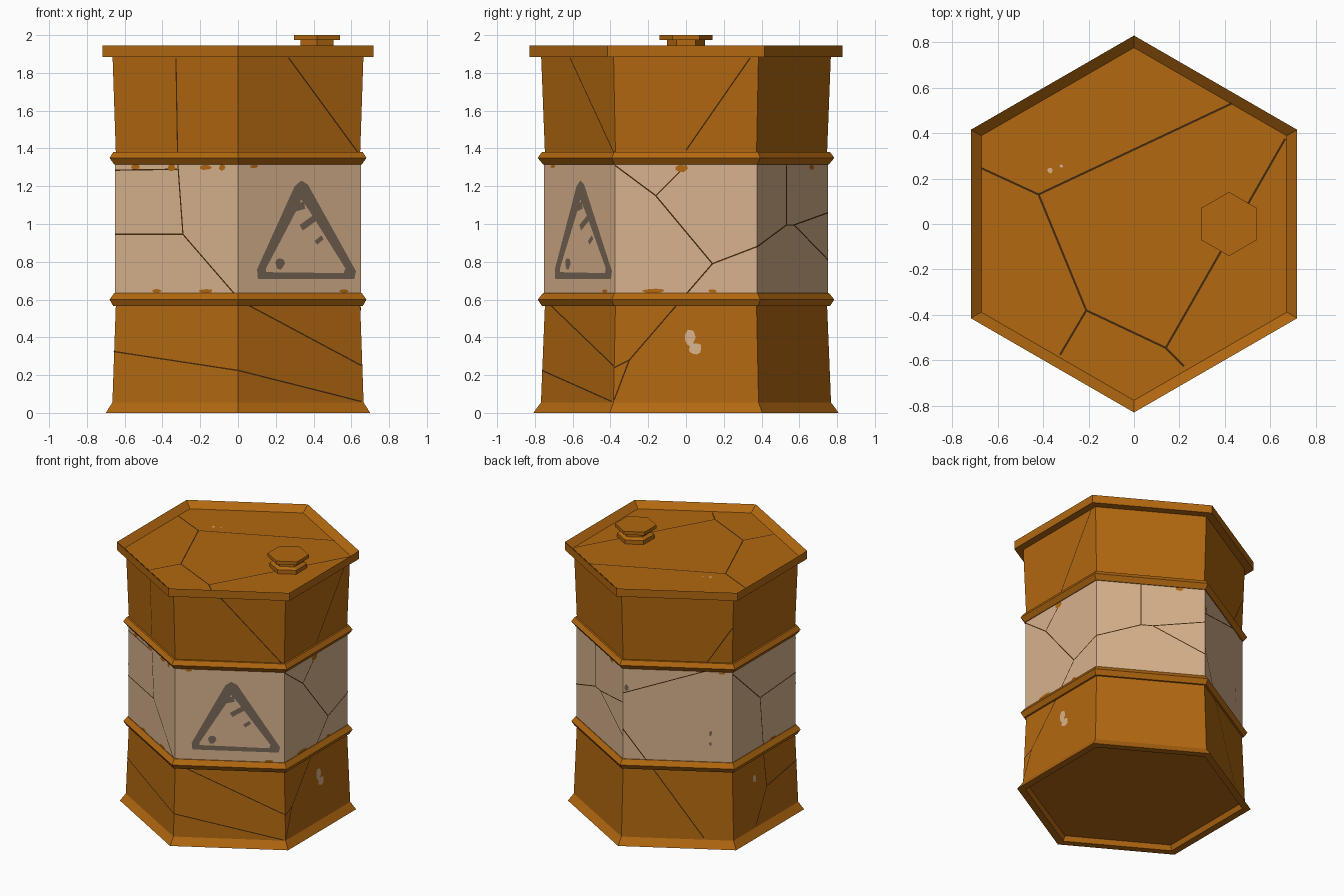
import bpy, bmesh, math, random
from mathutils import Vector

rng = random.Random(4)
C30 = math.cos(math.radians(30))


def material(name, rgb):
    m = bpy.data.materials.new(name)
    lin = [((c / 255 + 0.055) / 1.055) ** 2.4 for c in rgb]
    m.diffuse_color = (*lin, 1)
    return m


ORANGE = material("rusty orange", (178, 104, 16))
CREAM = material("faded cream", (216, 178, 141))
GREY = material("sign grey", (120, 103, 86))
DARK = material("crack brown", (66, 40, 12))


def finish(name, bm, mats):
    me = bpy.data.meshes.new(name)
    bm.to_mesh(me)
    bm.free()
    for m in mats:
        me.materials.append(m)
    ob = bpy.data.objects.new(name, me)
    bpy.context.collection.objects.link(ob)
    return ob


def hex_lathe(name, profile, mats, cx=0, cream_between=None):
    """Six-sided solid from (flat radius, z) points, bottom to top."""
    bm = bmesh.new()
    rings = []
    for a, z in profile:
        rings.append([bm.verts.new((cx + a / C30 * math.cos(math.radians(30 + 60 * i)),
                                    a / C30 * math.sin(math.radians(30 + 60 * i)), z))
                      for i in range(6)])
    for lo, hi in zip(rings, rings[1:]):
        for i in range(6):
            j = (i + 1) % 6
            f = bm.faces.new((lo[i], lo[j], hi[j], hi[i]))
            zc = f.calc_center_median().z
            if cream_between and cream_between[0] < zc < cream_between[1]:
                f.material_index = 1
    bm.faces.new(rings[0][::-1])
    bm.faces.new(rings[-1])
    return finish(name, bm, mats)


# Barrel: recessed base, flared foot, two hoops, cream band, lip and dished lid
hex_lathe("barrel_body", [
    (0.635, 0.035), (0.65, 0.0), (0.70, 0.0), (0.665, 0.055), (0.647, 0.565),
    (0.66, 0.565), (0.68, 0.60), (0.655, 0.635), (0.65, 0.635),
    (0.65, 1.315), (0.655, 1.315), (0.68, 1.35), (0.66, 1.382), (0.647, 1.382),
    (0.664, 1.885), (0.718, 1.885), (0.718, 1.945), (0.672, 1.90),
], [ORANGE, CREAM], cream_between=(0.7, 1.25))

# Bung on the lid
hex_lathe("lid_bung", [(0.11, 1.895), (0.11, 1.93), (0.088, 1.945), (0.088, 1.975),
                       (0.122, 1.975), (0.122, 2.0)], [ORANGE], cx=0.418)


def wall(face, u, z, lift=0.002):
    """Point on a side wall: face = direction in degrees, u = rightwards."""
    if z < 0.6:
        a = 0.667 - 0.02 * z / 0.565
    elif z < 1.35:
        a = 0.65
    else:
        a = 0.647 + 0.017 * (z - 1.382) / 0.503
    n = Vector((math.cos(math.radians(face)), math.sin(math.radians(face)), 0))
    t = Vector((-n.y, n.x, 0))
    return n * (a + lift) + t * u + Vector((0, 0, z))


def lid(face, x, y, lift=0.002):
    return Vector((x, y, 1.90 + lift))


def strip(bm, place, face, path, width=0.007, steps=8):
    for a, b in zip(path, path[1:]):
        a, b = Vector(a), Vector(b)
        d = (b - a).normalized() * width / 2
        n = Vector((-d.y, d.x))
        for s in range(steps):
            p, q = a.lerp(b, s / steps), a.lerp(b, (s + 1) / steps)
            bm.faces.new([bm.verts.new(place(face, *c)) for c in (p - n, q - n, q + n, p + n)])


# Cracks in the side walls
wall_cracks = {
    -120: [[(0.005, 1.88), (0.005, 1.36), (0.04, 0.945), (0.375, 0.61)],
           [(-0.375, 0.945), (0.04, 0.945)], [(-0.375, 1.285), (0.005, 1.29)],
           [(-0.38, 0.325), (0.38, 0.225)]],
    -60: [[(-0.075, 1.88), (0.375, 1.36)], [(-0.375, 0.6), (0.375, 0.25)],
          [(-0.38, 0.225), (0.37, 0.06)]],
    0: [[(-0.375, 1.31), (-0.16, 1.15), (0.14, 0.79), (0.375, 0.88)],
        [(0.34, 1.88), (0, 1.39)], [(0, 1.31), (-0.16, 1.15)],
        [(0.14, 0.79), (-0.3, 0.28), (-0.38, 0.24)], [(-0.3, 0.28), (-0.38, 0.07)]],
    60: [[(-0.375, 0.88), (-0.065, 0.995), (-0.065, 1.31)],
         [(-0.065, 0.995), (0.015, 0.995), (0.375, 1.06)], [(0.015, 0.995), (0.375, 0.81)]],
    120: [[(-0.375, 1.13), (0.2, 1.32), (0.2, 1.38), (0.375, 1.65)],
          [(-0.375, 0.86), (0.18, 0.07)]],
    180: [[(-0.375, 1.3), (-0.05, 1.0), (0.02, 0.31), (0.375, 0.37)],
          [(-0.05, 1.0), (0.375, 1.03)], [(0.02, 0.31), (-0.12, 0.07)]],
}
bm = bmesh.new()
for face, paths in wall_cracks.items():
    for path in paths:
        strip(bm, wall, face, path)
finish("wall_cracks", bm, [DARK])

# Cracks in the lid
bm = bmesh.new()
for path in ([(-0.67, 0.245), (-0.42, 0.13), (0.44, 0.535)],
             [(-0.42, 0.13), (-0.21, -0.38), (-0.325, -0.575)],
             [(-0.21, -0.38), (0.14, -0.545), (0.22, -0.625)],
             [(0.14, -0.545), (0.665, 0.375)]):
    strip(bm, lid, 0, path, 0.009, 1)
finish("lid_cracks", bm, [DARK])

# Warning triangle frame with rounded corners, on the front right wall
outer = [(-0.255, 0.71), (0.335, 0.71), (0.345, 0.75), (0.05, 1.21), (0.01, 1.23), (-0.03, 1.2), (-0.26, 0.76)]
inner = [(-0.205, 0.745), (0.27, 0.74), (0.28, 0.765), (0.06, 1.07), (0.01, 1.13), (-0.02, 1.07), (-0.205, 0.765)]
bm = bmesh.new()
vo = [bm.verts.new(wall(-60, *p)) for p in outer]
vi = [bm.verts.new(wall(-60, *p)) for p in inner]
for i in range(len(vo)):
    j = (i + 1) % len(vo)
    bm.faces.new((vo[i], vo[j], vi[j], vi[i]))
# Worn remains of the sign inside the frame
strip(bm, wall, -60, [(0.09, 1.03), (0.01, 0.98)], 0.035, 1)
strip(bm, wall, -60, [(0.14, 0.93), (0.1, 0.9)], 0.025, 1)
strip(bm, wall, -60, [(-0.05, 1.08), (0.03, 1.1)], 0.04, 1)
finish("warning_triangle", bm, [GREY])


def blobs(name, mat, items, place=wall):
    """Irregular flat patches: (face, u, z, width, height)."""
    bm = bmesh.new()
    for face, u, z, w, h in items:
        pts = []
        for i in range(9):
            k, r = math.tau * i / 9, rng.uniform(0.8, 1.1) / 2
            pts.append(bm.verts.new(place(face, u + w * r * math.cos(k), z + h * r * math.sin(k), 0.003)))
        bm.faces.new(pts)
    finish(name, bm, [mat])


# Paint wear: rust on the cream band, cream on the orange, grey specks
blobs("rust_chips", ORANGE, [
    (-120, -0.25, 1.305, 0.06, 0.03), (-120, -0.03, 1.3, 0.05, 0.04), (-120, 0.18, 1.3, 0.07, 0.03),
    (-120, 0.28, 1.3, 0.04, 0.035), (-120, -0.12, 0.645, 0.06, 0.02), (-120, 0.18, 0.645, 0.09, 0.025),
    (-60, 0.27, 0.645, 0.06, 0.02), (-60, -0.28, 1.305, 0.05, 0.02), (0, -0.02, 1.295, 0.07, 0.04),
    (0, -0.17, 0.645, 0.12, 0.025), (0, 0.14, 0.645, 0.05, 0.02), (60, 0.2, 1.3, 0.06, 0.03),
    (180, 0.1, 0.645, 0.08, 0.02), (120, 0.3, 1.305, 0.05, 0.02)])
blobs("cream_chips", CREAM, [(0, 0.02, 0.4, 0.06, 0.1), (0, 0.05, 0.34, 0.07, 0.06),
                             (180, -0.12, 0.42, 0.04, 0.06)])
blobs("sign_specks", GREY, [(-60, -0.12, 0.79, 0.06, 0.06), (120, 0.225, 0.85, 0.02, 0.04),
                            (120, 0.225, 0.77, 0.02, 0.03), (120, -0.35, 1.17, 0.03, 0.05)])
blobs("lid_specks", CREAM, [(0, -0.37, 0.235, 0.025, 0.025), (0, -0.32, 0.255, 0.015, 0.015)], lid)
